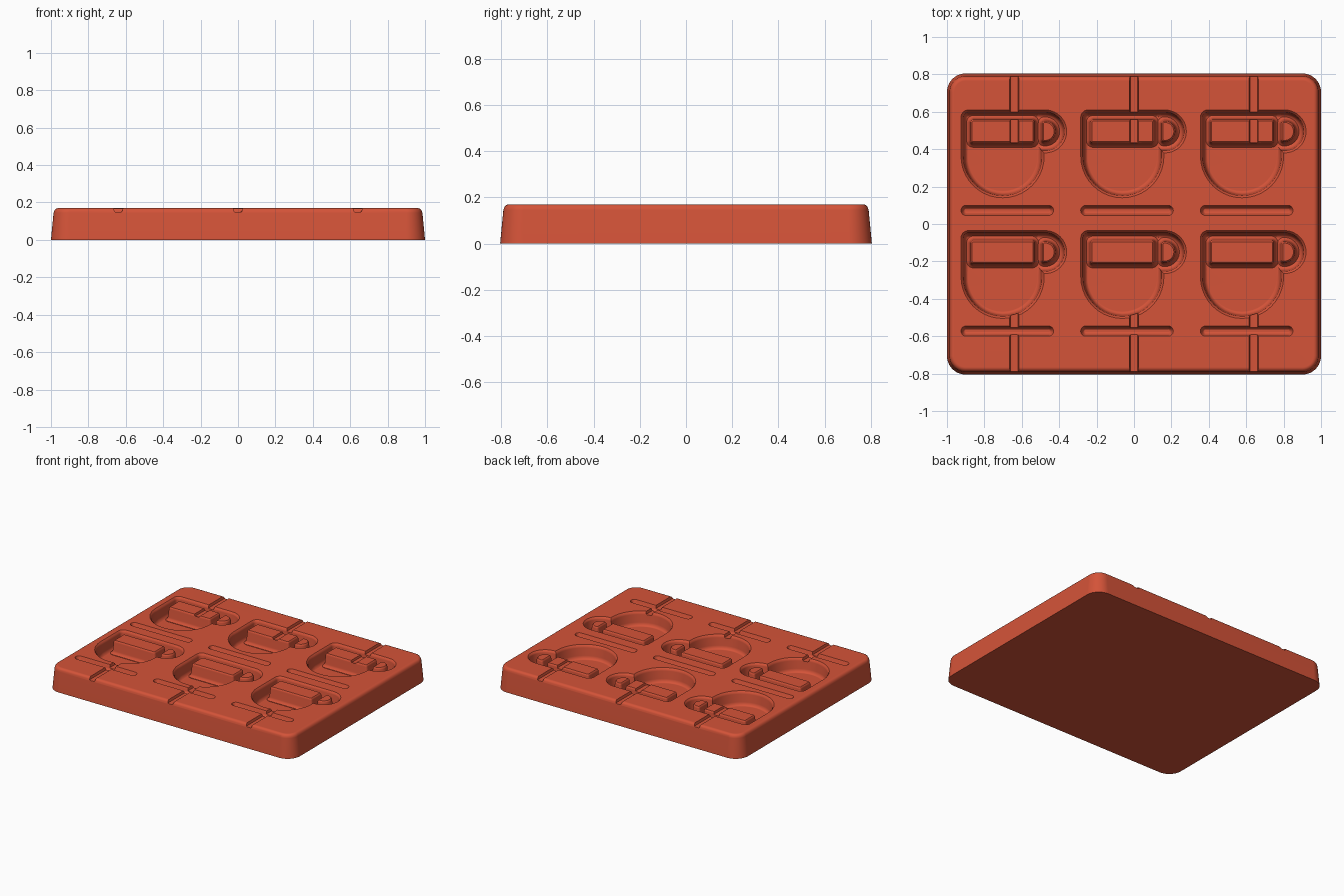
import bpy
import bmesh
from math import cos, sin, radians

if "Cube" in bpy.data.objects:
    bpy.data.objects.remove(bpy.data.objects["Cube"])

COLUMNS = (-0.64, 0.0, 0.64)
ROWS = (0.0, -0.645)
TOP = 0.17

terracotta = bpy.data.materials.new("terracotta_red")
terracotta.use_nodes = True
colour = (0.66, 0.087, 0.04, 1.0)
terracotta.diffuse_color = colour
terracotta.node_tree.nodes["Principled BSDF"].inputs["Base Color"].default_value = colour


def outline(arcs, inset):
    """Counter-clockwise outline made of corner arcs, shrunk by inset."""
    points = []
    for cx, cy, r, start, end in arcs:
        steps = max(4, int((end - start) / 9))
        for i in range(steps + 1):
            a = radians(start + (end - start) * i / steps)
            points.append((cx + (r - inset) * cos(a), cy + (r - inset) * sin(a)))
    return points


def box(x0, x1, y0, y1, r):
    """Corner arcs of a rounded rectangle."""
    return [(x1 - r, y1 - r, r, 0, 90), (x0 + r, y1 - r, r, 90, 180),
            (x0 + r, y0 + r, r, 180, 270), (x1 - r, y0 + r, r, 270, 360)]


def loft(bm, arcs, layers, dx=0.0, dy=0.0):
    """Closed solid through copies of the outline, layers from low to high."""
    rings = [[bm.verts.new((x + dx, y + dy, z)) for x, y in outline(arcs, inset)]
             for z, inset in layers]
    bm.faces.new(rings[0][::-1])
    bm.faces.new(rings[-1])
    for low, high in zip(rings, rings[1:]):
        for i in range(len(low)):
            j = (i + 1) % len(low)
            bm.faces.new((low[i], low[j], high[j], high[i]))


def make_object(name, solids):
    bm = bmesh.new()
    for solid in solids:
        loft(bm, *solid)
    bmesh.ops.recalc_face_normals(bm, faces=bm.faces)
    mesh = bpy.data.meshes.new(name)
    bm.to_mesh(mesh)
    bm.free()
    mesh.materials.append(terracotta)
    obj = bpy.data.objects.new(name, mesh)
    bpy.context.collection.objects.link(obj)
    return obj


def on_grid(*shapes):
    return [(arcs, layers, x, y) for arcs, layers in shapes for x in COLUMNS for y in ROWS]


# Tapered tray slab with a rounded upper edge
tray = make_object("mold_tray", [(
    box(-1.0, 1.0, -0.805, 0.805, 0.1),
    [(0, 0), (0.145, 0.014), (0.157, 0.018), (0.165, 0.024), (0.169, 0.032), (TOP, 0.04)])])

# Cup shaped hollow with a round lower half
cup = [(0.12, 0.57, 0.04, 0, 90), (-0.245, 0.57, 0.04, 90, 180),
       (-0.0625, 0.3625, 0.2225, 180, 360)]
cup_layers = [(0.07, 0.038), (0.073, 0.03), (0.082, 0.022), (0.095, 0.018),
              (0.15, 0.012), (0.162, 0.008), (TOP, 0), (0.19, -0.002)]

# Handle hollow running out of the cup's side
handle = [(0.165, 0.495, 0.115, -90, 90), (0.09, 0.57, 0.04, 90, 180),
          (0.09, 0.42, 0.04, 180, 270)]
handle_layers = [(z + 0.003 * (z < 0.16), inset) for z, inset in cup_layers]

# Short straight slot below each cup
slot = [(0.1825, 0.0725, 0.0275, -90, 90), (-0.2575, 0.0725, 0.0275, 90, 270)]
slot_layers = [(0.132, 0.022), (0.136, 0.016), (0.145, 0.009), (0.16, 0.005),
               (TOP, 0), (0.19, -0.002)]

# Raised block and handle core standing inside each hollow
block = box(-0.225, 0.10, 0.44, 0.55, 0.006)
core = [(0.165, 0.495, 0.048, -90, 90), (0.162, 0.537, 0.006, 90, 180),
        (0.162, 0.453, 0.006, 180, 270)]
block_layers = [(0.04, -0.03), (0.073, -0.03), (0.082, -0.02), (0.095, -0.014),
                (0.155, -0.008), (0.163, -0.004), (0.167, 0)]

# Shallow pouring channels to the front and back edges
channel_layers = [(0.149, 0.01), (0.152, 0.005), (TOP, 0), (0.19, -0.001)]
channels = [(box(-0.025, 0.025, y0, y1, 0.012), channel_layers, x, 0.0)
            for x in COLUMNS for y0, y1 in ((0.43, 0.9), (-0.9, -0.47))]

steps = [
    ("cup_cutter", on_grid((cup, cup_layers)), "DIFFERENCE"),
    ("handle_cutter", on_grid((handle, handle_layers)), "DIFFERENCE"),
    ("slot_cutter", on_grid((slot, slot_layers)), "DIFFERENCE"),
    ("block_helper", on_grid((block, block_layers)), "UNION"),
    ("core_helper", on_grid((core, block_layers)), "UNION"),
    ("channel_cutter", channels, "DIFFERENCE"),
]
helpers = []
for name, solids, operation in steps:
    helper = make_object(name, solids)
    helper.hide_render = True
    helpers.append(helper)
    mod = tray.modifiers.new(name, "BOOLEAN")
    mod.operation = operation
    mod.solver = "EXACT"
    mod.object = helper

# Bake the cuts and remove the helpers
bpy.context.view_layer.update()
graph = bpy.context.evaluated_depsgraph_get()
baked = bpy.data.meshes.new_from_object(tray.evaluated_get(graph))
tray.modifiers.clear()
tray.data = baked
baked.materials.clear()
baked.materials.append(terracotta)
baked.polygons.foreach_set("material_index", [0] * len(baked.polygons))
for helper in helpers:
    bpy.data.objects.remove(helper)

# Smooth walls, flat top
bpy.ops.object.select_all(action="DESELECT")
tray.select_set(True)
bpy.context.view_layer.objects.active = tray
bpy.ops.object.shade_smooth_by_angle(angle=radians(35))
weighted = tray.modifiers.new("flat_top", "WEIGHTED_NORMAL")
weighted.keep_sharp = True
